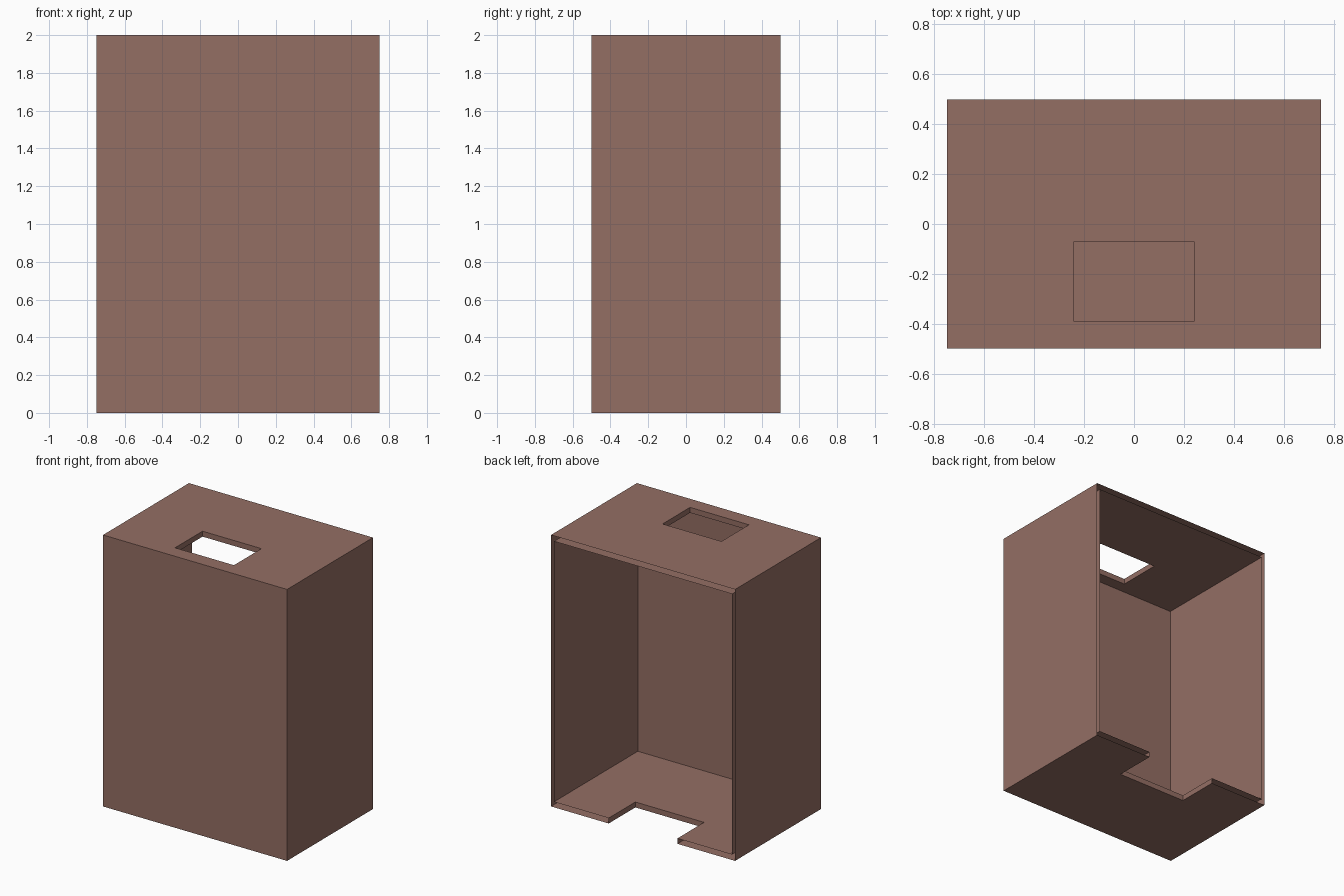
import bpy, bmesh
from mathutils import Vector

if "Cube" in bpy.data.objects:
    bpy.data.objects.remove(bpy.data.objects["Cube"])

W, D, H = 0.75, 0.5, 2.0          # half width, half depth, height
TX, TY, TZ = 0.024, 0.024, 0.04   # gaps between outer and inner skins
HOLE = (-0.24, 0.24, -0.39, -0.07)   # opening in the top
NOTCH = (-0.28, 0.28, 0.19, D)       # cut-out in the floor's back edge

mat = bpy.data.materials.new("reddish brown")
mat.diffuse_color = (0.296, 0.156, 0.127, 1)
mat.use_nodes = True
mat.node_tree.nodes["Principled BSDF"].inputs["Base Color"].default_value = mat.diffuse_color

bm = bmesh.new()


def quad(*pts):
    return bm.faces.new([bm.verts.new(p) for p in pts])


def panel(x, y0, z, cut, up):
    """Horizontal skin with a rectangular opening."""
    xs, ys = [-x, cut[0], cut[1], x], sorted({y0, cut[2], cut[3], D})
    for i in range(3):
        for a, b in zip(ys, ys[1:]):
            if i == 1 and a == cut[2]:
                continue
            c = [(xs[i], a, z), (xs[i + 1], a, z), (xs[i + 1], b, z), (xs[i], b, z)]
            quad(*(c if up else c[::-1]))


def skin(x, y, z0, z1, outward):
    """Five-sided box skin, open at the back."""
    panel(x, y, z1, HOLE, outward)
    panel(x, y, z0, NOTCH, not outward)
    path = [(-x, D), (-x, y), (x, y), (x, D)]
    for (ax, ay), (bx, by) in zip(path, path[1:]):
        c = [(ax, ay, z0), (bx, by, z0), (bx, by, z1), (ax, ay, z1)]
        quad(*(c if outward else c[::-1]))


def cut_walls(path, z0, z1):
    """Short walls joining the two skins around an opening."""
    for (ax, ay), (bx, by) in zip(path, path[1:]):
        quad((ax, ay, z0), (ax, ay, z1), (bx, by, z1), (bx, by, z0))


# outer and inner skins
skin(W, -D, 0, H, True)
skin(W - TX, -D + TY, TZ, H - TZ, False)

# walls of the top opening and of the floor notch
a, b, c, d = HOLE
cut_walls([(a, c), (b, c), (b, d), (a, d), (a, c)], H - TZ, H)
a, b, c, d = NOTCH
cut_walls([(a, d), (a, c), (b, c), (b, d)], 0, TZ)

bmesh.ops.remove_doubles(bm, verts=bm.verts, dist=0.0001)
me = bpy.data.meshes.new("cabinet_shell")
bm.to_mesh(me)
bm.free()
me.materials.append(mat)
bpy.context.collection.objects.link(bpy.data.objects.new("cabinet_shell", me))
